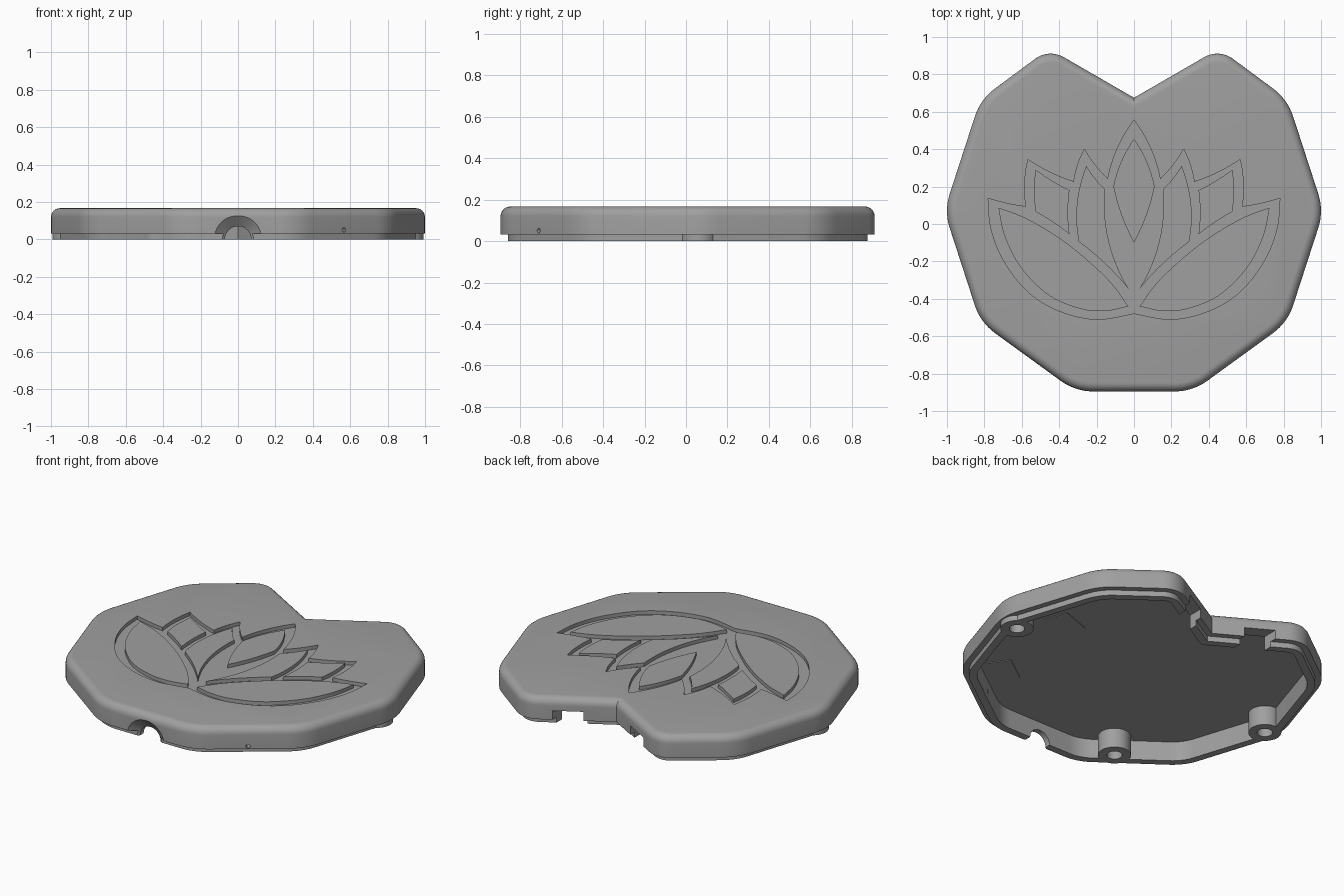
import bpy, bmesh, math
from mathutils import Vector, Matrix

if "Cube" in bpy.data.objects:
    bpy.data.objects.remove(bpy.data.objects["Cube"])

grey = bpy.data.materials.new("mid_grey")
grey.diffuse_color = (0.35, 0.35, 0.35, 1)
grey.use_nodes = True
grey.node_tree.nodes["Principled BSDF"].inputs["Base Color"].default_value = grey.diffuse_color


def make(name, bm):
    bmesh.ops.recalc_face_normals(bm, faces=bm.faces)
    me = bpy.data.meshes.new(name)
    bm.to_mesh(me)
    bm.free()
    me.materials.append(grey)
    ob = bpy.data.objects.new(name, me)
    bpy.context.collection.objects.link(ob)
    return ob


def loft(name, loops):
    """Skin a list of equal-length loops and cap both ends."""
    bm = bmesh.new()
    rings = [[bm.verts.new(p) for p in lp] for lp in loops]
    n = len(rings[0])
    for a, b in zip(rings, rings[1:]):
        for i in range(n):
            j = (i + 1) % n
            bm.faces.new((a[i], a[j], b[j], b[i]))
    bm.faces.new(rings[0])
    bm.faces.new(rings[-1][::-1])
    return make(name, bm)


def prism(name, pts, z0, z1):
    return loft(name, [[(x, y, z) for x, y in pts] for z in (z0, z1)])


def lathe(name, prof, matrix, n=32):
    """Solid of revolution: prof is (radius, height) along local z."""
    loops = []
    for r, h in prof:
        loops.append([matrix @ Vector((r * math.cos(2 * math.pi * i / n),
                                       r * math.sin(2 * math.pi * i / n), h)) for i in range(n)])
    return loft(name, loops)


def boolean(target, tool, op):
    tool.hide_render = True
    m = target.modifiers.new("cut", 'BOOLEAN')
    m.operation, m.solver, m.object = op, 'EXACT', tool
    bpy.context.view_layer.objects.active = target
    bpy.ops.object.modifier_apply(modifier=m.name)
    bpy.data.objects.remove(tool)


# Outline: ten-sided disc with a V notch at the back, (x, y, corner radius)
R, CY = 1.015, 0.07
half = [(R * math.cos(math.radians(a)), CY + R * math.sin(math.radians(a)), 0.3) for a in (-72, -36, 0, 36)]
half.append((0.455, 0.938, 0.14))
corners = half + [(0, 0.675, 0)] + [(-x, y, r) for x, y, r in half[::-1]]


def outline(inset, z, seg=8):
    pts, n = [], len(corners)
    for i in range(n):
        p, q, s = (Vector(corners[(i + k) % n][:2]) for k in (-1, 0, 1))
        d0, d1 = (q - p).normalized(), (s - q).normalized()
        n0, n1 = Vector((-d0.y, d0.x)), Vector((-d1.y, d1.x))
        mitre = (n0 + n1) / (1 + n0.dot(n1))
        r = corners[i][2]
        if r == 0:
            v = q + mitre * inset
            pts.append((v.x, v.y, z))
            continue
        c, turn = q + mitre * r, d0.angle_signed(d1)
        a0, a1 = math.atan2(-n0.y, -n0.x), math.acos(max(-1, min(1, n0.dot(n1))))
        for k in range(seg + 1):
            a = a0 + a1 * k / seg
            pts.append((c.x + (r - inset) * math.cos(a), c.y + (r - inset) * math.sin(a), z))
    return pts


# Hollow cover: ceiling, inner wall, lip, rim step, side, rounded top edge
TOP, F = 0.167, 0.047
prof = [(0.08, 0.12), (0.08, 0), (0.035, 0), (0.035, 0.033), (0, 0.033)]
prof += [(F - F * math.cos(math.radians(a)), TOP - F + F * math.sin(math.radians(a))) for a in range(0, 91, 15)]
cover = loft("cover", [outline(d, z) for d, z in prof])

# Screw bosses with blind holes
spots = [(0.9, 0.06), (-0.9, 0.06), (-0.42, -0.67)]
for x, y in spots:
    boolean(cover, lathe("boss", [(0.092, 0), (0.092, 0.13)], Matrix.Translation((x, y, 0))), 'UNION')
for x, y in spots:
    boolean(cover, lathe("hole", [(0.043, -0.1), (0.043, 0.1)], Matrix.Translation((x, y, 0))), 'DIFFERENCE')

# Flared cable arch at the front
turn = Matrix.Rotation(math.radians(-90), 4, 'X')
boolean(cover, lathe("arch", [(0.165, -0.925), (0.07, -0.85), (0.07, -0.7)], turn, 48), 'DIFFERENCE')

# Slots in both notch walls
for s in (1, -1):
    slot = [(s * x, 0.675 + 0.57 * x + d) for x, d in ((0.16, -0.2), (0.31, -0.2), (0.31, 0.12), (0.16, 0.12))]
    boolean(cover, prism("slot", slot, -0.1, 0.088), 'DIFFERENCE')

# Pin hole in the front right wall
aim = Vector((0.588, -0.809, 0)).to_track_quat('Z', 'Y').to_matrix().to_4x4()
boolean(cover, lathe("pin", [(0.012, -0.15), (0.012, 0.1)],
                     Matrix.Translation((0.567, -0.712, 0.05)) @ aim, 12), 'DIFFERENCE')


# Flower engraving: smooth arcs between petal points
def arc(a, b, bulge, n=10):
    """Points from a towards b, bowed to the right by bulge."""
    a, b = Vector(a), Vector(b)
    d = b - a
    side = Vector((d.y, -d.x)).normalized() * bulge
    return [tuple(a + d * t + side * 4 * t * (1 - t)) for t in (i / n for i in range(n))]


def spline(pts, n=6):
    out = []
    for i in range(len(pts) - 1):
        p = [Vector(pts[max(0, min(len(pts) - 1, i + k))]) for k in (-1, 0, 1, 2)]
        for j in range(n):
            t = j / n
            out.append(tuple(0.5 * (2 * p[1] + (p[2] - p[0]) * t + (2 * p[0] - 5 * p[1] + 4 * p[2] - p[3]) * t * t
                                    + (3 * p[1] - p[0] - 3 * p[2] + p[3]) * t ** 3)))
    return out


def flip(pts):
    return [(-x, y) for x, y in pts[::-1]]


edge = spline([(0, -0.478), (0.2, -0.51), (0.4, -0.465), (0.57, -0.36), (0.7, -0.19), (0.765, -0.02), (0.78, 0.137)])
edge += arc((0.78, 0.137), (0.577, 0.092), -0.005, 4) + arc((0.577, 0.092), (0.567, 0.345), 0.012)
edge += arc((0.567, 0.345), (0.322, 0.225), -0.01) + arc((0.322, 0.225), (0.265, 0.4), 0.008)
edge += arc((0.265, 0.4), (0.14, 0.24), -0.008) + arc((0.14, 0.24), (0, 0.555), 0.02)
silhouette = edge + [(0, 0.555)] + flip(edge)[:-1]
boolean(cover, prism("flower_recess", silhouette, 0.145, 0.3), 'DIFFERENCE')

# Petals standing level with the top inside the recess
centre = arc((0, -0.1), (0.11, 0.2), 0.012) + arc((0.11, 0.2), (0, 0.455), 0.015)
petals = [("centre_petal", centre + [(0, 0.455)] + flip(centre)[:-1])]
inner = arc((0.027, -0.35), (0.295, -0.095), -0.012) + arc((0.295, -0.095), (0.255, 0.31), 0.03)
inner += arc((0.255, 0.31), (0.155, 0.185), -0.005) + arc((0.155, 0.185), (0.027, -0.35), -0.045)
small = arc((0.345, -0.055), (0.525, 0.065), -0.005) + arc((0.525, 0.065), (0.525, 0.29), 0.01)
small += arc((0.525, 0.29), (0.345, 0.18), -0.005) + arc((0.345, 0.18), (0.345, -0.055), -0.008)
big = spline([(0.03, -0.44), (0.15, -0.465), (0.28, -0.455), (0.45, -0.385), (0.6, -0.24), (0.69, -0.07), (0.725, 0.087)])
big += spline([(0.725, 0.087), (0.565, 0.025), (0.35, -0.11), (0.14, -0.295), (0.03, -0.44)])
for nm, pts in (("inner_petal", inner), ("small_petal", small), ("big_petal", big)):
    petals += [(nm + "_right", pts), (nm + "_left", flip(pts))]
for nm, pts in petals:
    prism(nm, pts, 0.14, TOP)

# Thin pads on the ceiling
for x, y, a in ((0.6, 0.12, 20), (0.53, -0.5, 36)):
    m = Matrix.Translation((x, y, 0.119)) @ Matrix.Rotation(math.radians(a), 4, 'Z') @ Matrix.Diagonal((0.2, 0.14, 0.006, 1))
    bm = bmesh.new()
    bmesh.ops.create_cube(bm, size=1, matrix=m)
    make("ceiling_pad", bm)

for ob in bpy.data.objects:
    ob.select_set(True)
bpy.context.view_layer.objects.active = cover
bpy.ops.object.shade_smooth_by_angle(angle=math.radians(30))
